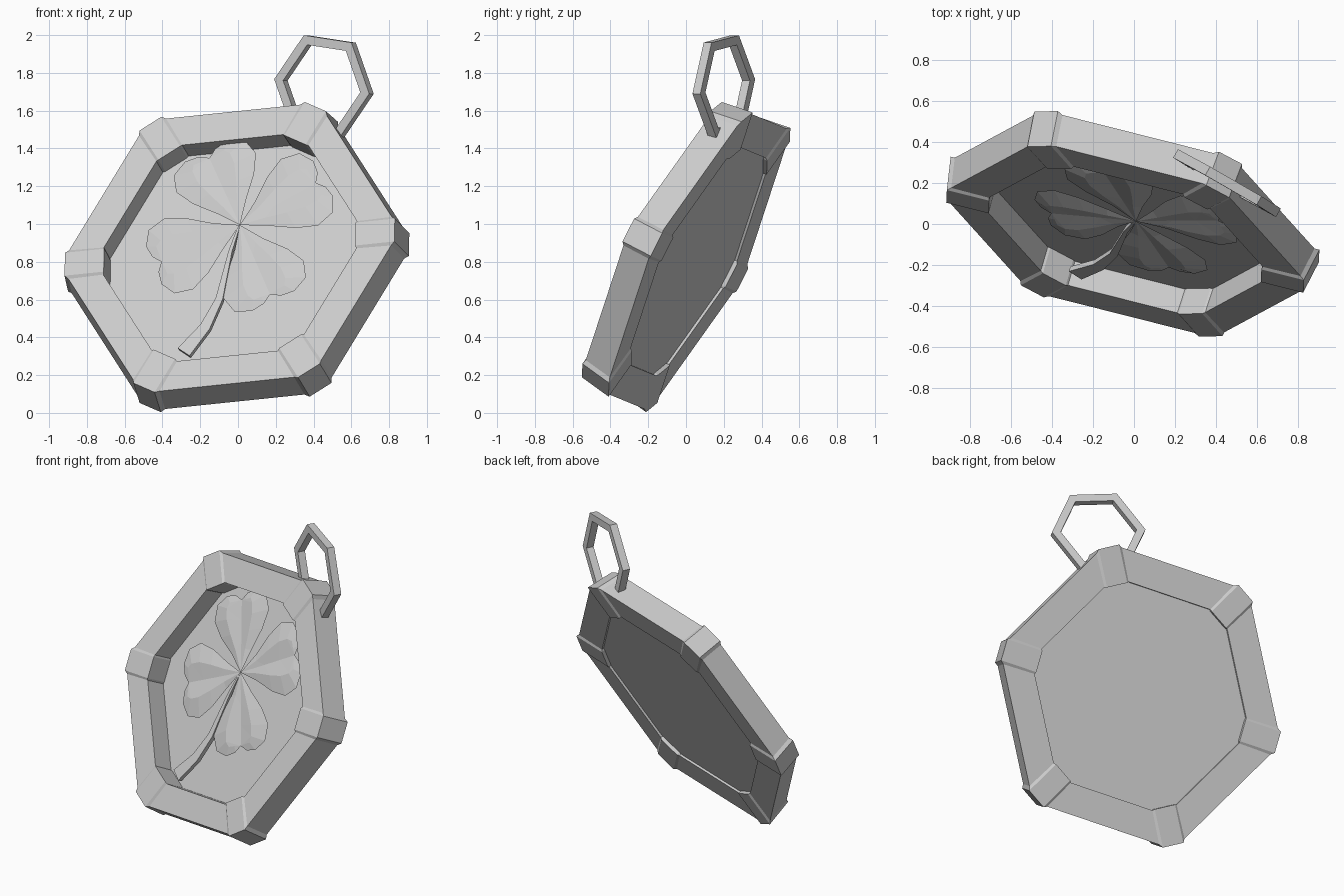
import bpy, bmesh, math
from mathutils import Vector, Matrix

if "Cube" in bpy.data.objects:
    bpy.data.objects.remove(bpy.data.objects["Cube"])


def frame_matrix(origin, u, v):
    u = Vector(u).normalized()
    v = Vector(v)
    v = (v - u * v.dot(u)).normalized()
    m = Matrix((u, v, u.cross(v))).transposed().to_4x4()
    m.translation = Vector(origin)
    return m


# Tilted pendant frame: local x across, y up the face, z out of the front
BODY = frame_matrix((-0.02, -0.006, 0.837), (0.963, -0.243, 0.10), (0.02, 0.452, 0.89))
PLATE_Z = -0.055
LEAF_Z = 0.035


def make(name, verts, faces, matrix, sheet=False):
    bm = bmesh.new()
    vs = [bm.verts.new(matrix @ Vector(v)) for v in verts]
    for f in faces:
        bm.faces.new([vs[i] for i in f])
    bmesh.ops.recalc_face_normals(bm, faces=bm.faces)
    bm.normal_update()
    # open sheets must face out of the pendant front
    if sheet and sum((f.normal for f in bm.faces), Vector()).dot(matrix.to_3x3().col[2]) < 0:
        bmesh.ops.reverse_faces(bm, faces=bm.faces)
    me = bpy.data.meshes.new(name)
    bm.to_mesh(me)
    bm.free()
    ob = bpy.data.objects.new(name, me)
    bpy.context.collection.objects.link(ob)
    return ob


def loft(name, sections, matrix, closed=True):
    n, k = len(sections), len(sections[0])
    verts = [p for s in sections for p in s]
    faces = []
    for i in range(n if closed else n - 1):
        j = (i + 1) % n
        for a in range(k):
            b = (a + 1) % k
            faces.append((i * k + a, i * k + b, j * k + b, j * k + a))
    if not closed:
        faces += [tuple(range(k)), tuple(range((n - 1) * k, n * k))]
    return make(name, verts, faces, matrix)


# Hexagonal frame: raised corner blocks with slightly slimmer bars between
PROFILE = [(0.905, 0.092), (0.935, -0.09), (0.695, -0.09), (0.69, 0.092)]
HALF = 0.068


def block_section(corner, side):
    a = math.radians(60 * corner)
    rad = Vector((math.cos(a), math.sin(a), 0))
    tan = Vector((-math.sin(a), math.cos(a), 0))
    return [rad * r + tan * (HALF * side) + Vector((0, 0, z)) for r, z in PROFILE]


def bar_section(near, far):
    pts = [p.lerp(q, 0.025) for p, q in zip(near, far)]
    mid = sum(pts, Vector()) / 4
    return [mid + (p - mid) * 0.9 for p in pts]


sections = []
for c in range(6):
    start, end = block_section(c, -1), block_section(c, 1)
    before, after = block_section(c - 1, 1), block_section(c + 1, -1)
    sections += [bar_section(start, before), start, end, bar_section(end, after)]
loft("pendant_frame", sections, BODY)

# Recessed plate inside the frame
outline = []
for c in range(6):
    a = math.radians(60 * c)
    for s in (-1, 1):
        outline.append((0.74 * math.cos(a) - s * HALF * math.sin(a),
                        0.74 * math.sin(a) + s * HALF * math.cos(a)))
loft("back_plate", [[(x, y, z) for x, y in outline] for z in (-0.067, PLATE_Z)],
     BODY, closed=False)

# Four thin heart-shaped leaves, gently folded, set above the plate
EDGE = [(0.13, 0.085), (0.25, 0.18), (0.36, 0.235), (0.46, 0.21), (0.505, 0.125), (0.495, 0.05)]
RIDGE = [(0.14, 0.04), (0.25, 0.08), (0.35, 0.11), (0.42, 0.11), (0.455, 0.09), (0.455, 0.045)]
HEIGHT = [0.012, 0.018, 0.022, 0.02, 0.014, 0.008]
for name, deg in (("top", 113), ("left", 201), ("bottom", 292), ("right", 27)):
    verts, faces = [(0, 0, 0.01), (0.46, 0, 0), (0.2, 0, 0.004), (0.33, 0, 0.002)], []
    for s in (1, -1):
        e = len(verts)
        verts += [(x, s * y, 0) for x, y in EDGE]
        r = len(verts)
        verts += [(x, s * y, h) for (x, y), h in zip(RIDGE, HEIGHT)]
        faces += [(0, e, r), (0, r, 2), (2, r, r + 1), (2, r + 1, 3), (3, r + 1, r + 2),
                  (3, r + 2, r + 3), (3, r + 3, 1), (1, r + 3, r + 4), (1, r + 4, r + 5),
                  (1, r + 5, e + 5)]
        for i in range(5):
            faces.append((e + i, e + i + 1, r + i + 1, r + i))
    leaf = BODY @ Matrix.Translation((0.04, 0.15, LEAF_Z)) @ Matrix.Rotation(math.radians(deg), 4, 'Z')
    make("clover_leaf_" + name, verts, faces, leaf, sheet=True)

# Curved clover stem, widening to its cut end
PATH = [(0.03, 0.13, 0.03, 0.006), (-0.01, 0.0, 0.03, 0.010), (-0.065, -0.276, 0.03, 0.02),
        (-0.137, -0.435, 0.035, 0.03), (-0.25, -0.575, 0.04, 0.042)]
stem = []
for i, (x, y, h, w) in enumerate(PATH):
    p, q = PATH[max(i - 1, 0)], PATH[min(i + 1, len(PATH) - 1)]
    d = Vector((q[0] - p[0], q[1] - p[1], 0)).normalized()
    side = Vector((-d.y, d.x, 0)) * w
    mid = Vector((x, y, h))
    t = Vector((0, 0, 0.014))
    stem.append([mid + side + t, mid - side + t, mid - side - t, mid + side - t])
loft("clover_stem", stem, BODY, closed=False)

# Hexagonal hanging ring
RING = frame_matrix((0.455, 0.2, 1.728), (0.26, -0.15, -0.04), (0.035, -0.015, 0.255))
ring = []
for c in range(6):
    a = math.radians(60 * c)
    ring.append([(r * math.cos(a), r * math.sin(a), z)
                 for r, z in ((0.293, 0.024), (0.293, -0.024), (0.238, -0.024), (0.238, 0.024))])
loft("hanging_ring", ring, RING)
